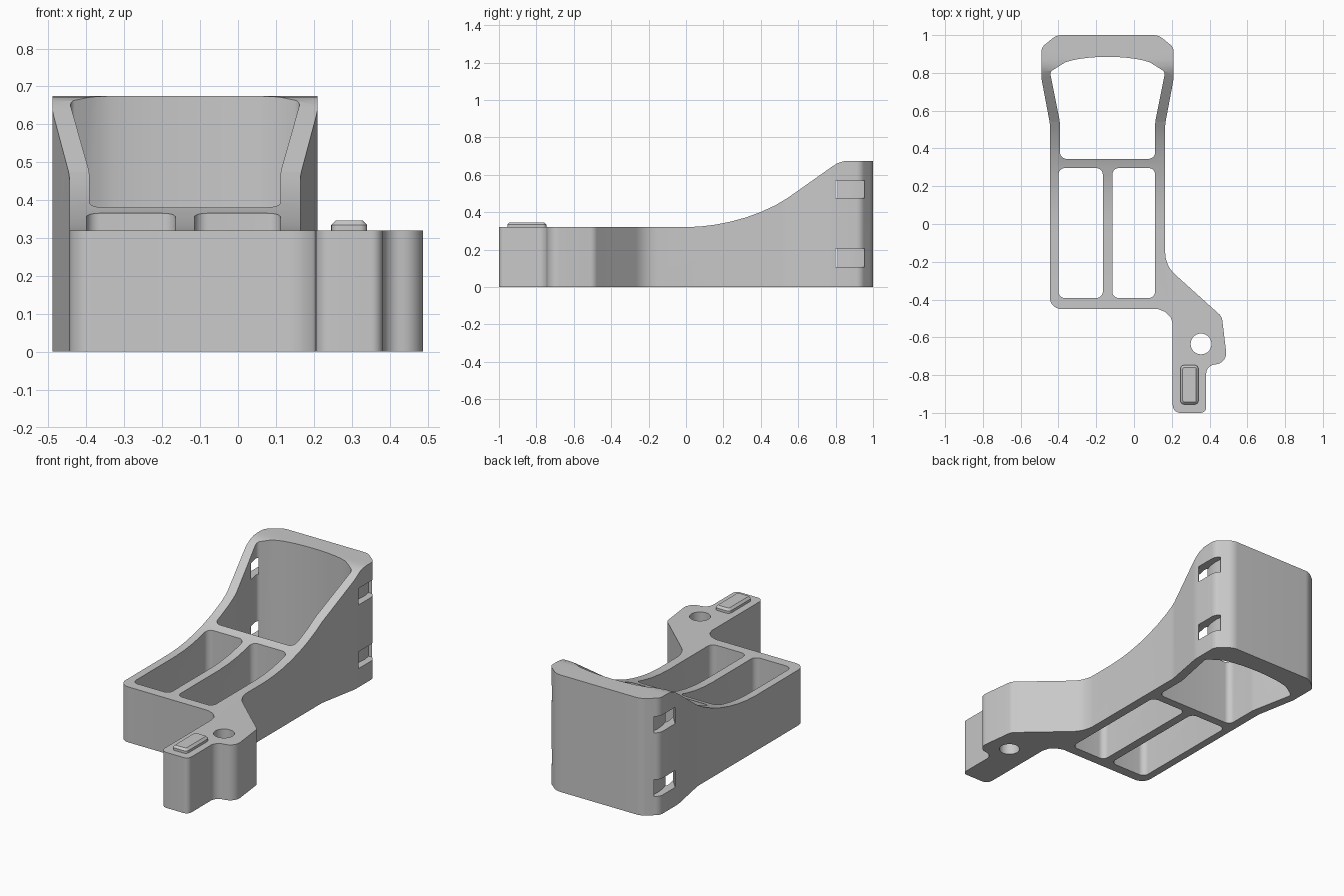
import bpy, bmesh, math
from mathutils import Vector

if "Cube" in bpy.data.objects:
    bpy.data.objects.remove(bpy.data.objects["Cube"])

AXIS = -0.14  # symmetry line of the main frame

grey = bpy.data.materials.new("plain_grey")
grey.use_nodes = True
grey.diffuse_color = (0.58, 0.58, 0.58, 1)
grey.node_tree.nodes["Principled BSDF"].inputs["Base Color"].default_value = (0.58, 0.58, 0.58, 1)


def rounded(points, steps=8):
    """Fillet a closed polygon given as (x, y, radius)."""
    out = []
    for i, (x, y, r) in enumerate(points):
        p = Vector((x, y))
        if r == 0:
            out.append(p)
            continue
        a = (Vector(points[i - 1][:2]) - p).normalized()
        b = (Vector(points[(i + 1) % len(points)][:2]) - p).normalized()
        half = a.angle(b) / 2
        centre = p + (a + b).normalized() * (r / math.sin(half))
        start = (p + a * (r / math.tan(half)) - centre).normalized()
        end = (p + b * (r / math.tan(half)) - centre).normalized()
        for k in range(steps + 1):
            out.append(centre + start.slerp(end, k / steps) * r)
    return out


def prism(name, outline, low, high, along_x=False):
    """Extrude an outline along z, or along x for a (y, z) outline."""
    bm = bmesh.new()
    place = (lambda p: (low, p[0], p[1])) if along_x else (lambda p: (p[0], p[1], low))
    face = bm.faces.new([bm.verts.new(place(p)) for p in outline])
    top = bmesh.ops.extrude_face_region(bm, geom=[face])["geom"]
    shift = Vector((high - low, 0, 0)) if along_x else Vector((0, 0, high - low))
    bmesh.ops.translate(bm, vec=shift, verts=[v for v in top if isinstance(v, bmesh.types.BMVert)])
    bmesh.ops.recalc_face_normals(bm, faces=bm.faces)
    mesh = bpy.data.meshes.new(name)
    bm.to_mesh(mesh)
    bm.free()
    mesh.materials.append(grey)
    obj = bpy.data.objects.new(name, mesh)
    bpy.context.collection.objects.link(obj)
    return obj


def activate(obj):
    bpy.ops.object.select_all(action="DESELECT")
    obj.select_set(True)
    bpy.context.view_layer.objects.active = obj


def cut(obj, cutter):
    cutter.hide_render = True
    activate(obj)
    mod = obj.modifiers.new("cut", "BOOLEAN")
    mod.operation, mod.solver, mod.object = "DIFFERENCE", "EXACT", cutter
    bpy.ops.object.modifier_apply(modifier=mod.name)
    bpy.data.objects.remove(cutter)


def mirror(points):
    return [(2 * AXIS - p[0], *p[1:]) for p in reversed(points)]


# Main body outline: side arm, narrow frame, flared rear
arm = [(-0.445, -0.45, 0.06), (0.125, -0.45, 0), (0.165, -0.465, 0), (0.195, -0.495, 0),
       (0.205, -0.53, 0), (0.205, -1, 0.04), (0.382, -1, 0.03), (0.382, -0.75, 0.05),
       (0.495, -0.735, 0.06), (0.465, -0.49, 0.05), (0.165, -0.22, 0.16)]
flare = [(0.165, 0.53, 0.2), (0.21, 0.77, 0.2), (0.21, 0.935, 0.05), (0.13, 1.0, 0.08)]
body = prism("bracket_body", rounded(arm + flare + mirror(flare)), 0, 0.675)

# Swept top line from the low front to the tall rear
sweep = [(-1.1, 0.32), (0, 0.32), (0.08, 0.324), (0.16, 0.334), (0.24, 0.35), (0.32, 0.372),
         (0.4, 0.401), (0.48, 0.438), (0.54, 0.474), (0.6, 0.516), (0.78, 0.643),
         (0.81, 0.662), (0.84, 0.672), (0.87, 0.675), (0.87, 0.9), (-1.1, 0.9)]
cut(body, prism("sweep_cutter", sweep, -1, 1, along_x=True))

# Two front pockets
for left, right in ((-0.4, -0.165), (-0.115, 0.112)):
    pocket = [(left, -0.392, 0.035), (right, -0.392, 0.035),
              (right, 0.296, 0.035), (left, 0.296, 0.035)]
    cut(body, prism("pocket_cutter", rounded(pocket), -1, 1))

# Rear opening with flared sides and arched back
side = [(0.112, 0.345, 0.035), (0.112, 0.54, 0.2), (0.165, 0.805, 0.025)]
arch = [(AXIS + 0.27 * math.cos(a), 0.819 + 0.066 * math.sin(a), 0)
        for a in (math.pi * k / 16 for k in range(3, 14))]
cut(body, prism("opening_cutter", rounded(side + arch + mirror(side)), -1, 1))

# Screw hole in the arm
ring = [(0.355 + 0.055 * math.cos(a), -0.635 + 0.055 * math.sin(a))
        for a in (math.tau * k / 40 for k in range(40))]
cut(body, prism("screw_cutter", ring, -1, 1))

# Strap slots through both rear corners
slot = [(0.13, 0.71), (0.21, 0.8), (0.26, 0.8), (0.26, 0.955), (0.165, 0.955),
        (0.172, 0.905), (0.167, 0.85), (0.155, 0.81), (0.13, 0.775)]
for shape in (slot, mirror(slot)):
    for low, high in ((0.108, 0.205), (0.475, 0.57)):
        cut(body, prism("slot_cutter", shape, low, high))

# Raised key on the arm, chamfered along its top
key = prism("raised_key", rounded([(0.246, -0.955, 0.02), (0.341, -0.955, 0.02),
                                   (0.341, -0.747, 0.02), (0.246, -0.747, 0.02)], 5), 0.31, 0.346)
bm = bmesh.new()
bm.from_mesh(key.data)
rim = [e for e in bm.edges if all(v.co.z > 0.34 for v in e.verts)]
bmesh.ops.bevel(bm, geom=rim, offset=0.012, segments=1, affect="EDGES")
bm.to_mesh(key.data)
bm.free()

for obj in (body, key):
    activate(obj)
    bpy.ops.object.shade_smooth_by_angle(angle=math.radians(30))
